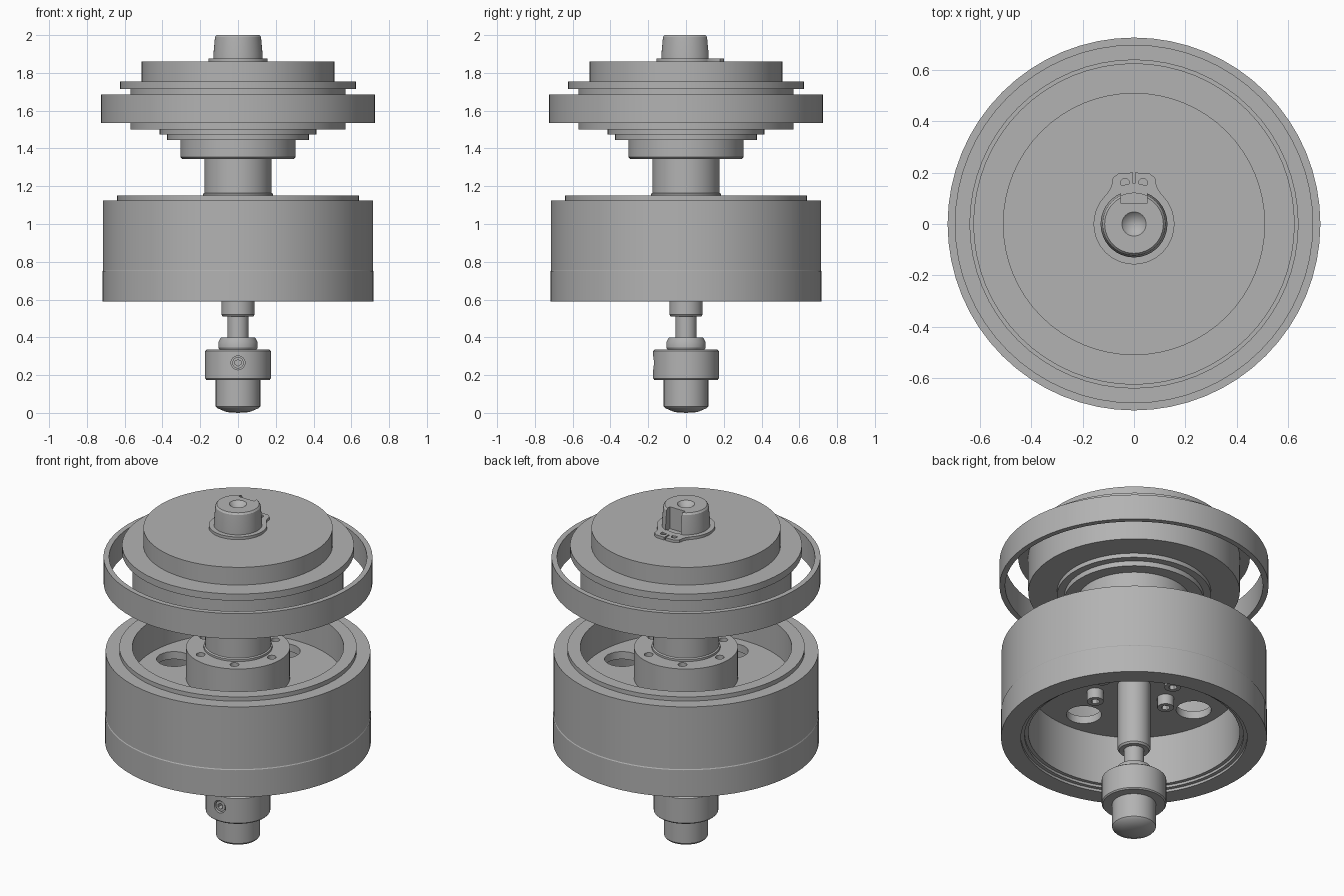
import bpy, bmesh, math
from mathutils import Matrix, Vector

if "Cube" in bpy.data.objects:
    bpy.data.objects.remove(bpy.data.objects["Cube"], do_unlink=True)

steel = bpy.data.materials.new("steel_grey")
steel.use_nodes = True
GREY = (0.45, 0.45, 0.45, 1)
steel.diffuse_color = GREY
steel.node_tree.nodes["Principled BSDF"].inputs["Base Color"].default_value = GREY


def finish(name, bm):
    """Turn a bmesh into a grey object with smooth sides and sharp rims."""
    bmesh.ops.remove_doubles(bm, verts=bm.verts, dist=1e-5)
    bmesh.ops.recalc_face_normals(bm, faces=bm.faces)
    mesh = bpy.data.meshes.new(name)
    bm.to_mesh(mesh)
    bm.free()
    mesh.materials.append(steel)
    obj = bpy.data.objects.new(name, mesh)
    bpy.context.collection.objects.link(obj)
    return obj


def lathe(name, profile, closed=False, sides=64):
    """Spin (radius, z) points about z; closed profiles make rings."""
    bm = bmesh.new()
    rings = []
    for r, z in profile:
        rings.append([bm.verts.new((r * math.cos(a), r * math.sin(a), z)) if r else None
                      for a in (math.tau * i / sides for i in range(sides))])
        if not r:
            rings[-1] = [bm.verts.new((0, 0, z))] * sides
    pairs = list(zip(rings, rings[1:]))
    if closed:
        pairs.append((rings[-1], rings[0]))
    for a, b in pairs:
        for i in range(sides):
            j = (i + 1) % sides
            bm.faces.new(dict.fromkeys((a[i], a[j], b[j], b[i])))
    return finish(name, bm)


def cylinder(name, r, z0, z1, x=0, y=0, sides=24, turn=None):
    bm = bmesh.new()
    mat = turn or Matrix.Translation((x, y, (z0 + z1) / 2))
    bmesh.ops.create_cone(bm, cap_ends=True, segments=sides, radius1=r, radius2=r,
                          depth=z1 - z0, matrix=mat)
    return finish(name, bm)


def box(name, size, centre):
    bm = bmesh.new()
    bmesh.ops.create_cube(bm, size=1, matrix=Matrix.Translation(centre)
                          @ Matrix.Diagonal((*size, 1)))
    return finish(name, bm)


def cut(obj, cutters):
    """Subtract the cutters, bake the result and remove them."""
    for c in cutters:
        mod = obj.modifiers.new("cut", 'BOOLEAN')
        mod.operation, mod.solver, mod.object = 'DIFFERENCE', 'EXACT', c
    graph = bpy.context.evaluated_depsgraph_get()
    mesh = bpy.data.meshes.new_from_object(obj.evaluated_get(graph))
    obj.modifiers.clear()
    obj.data = mesh
    for c in cutters:
        bpy.data.objects.remove(c, do_unlink=True)


def around(count, r):
    return [(r * math.cos(math.tau * i / count), r * math.sin(math.tau * i / count))
            for i in range(count)]


# Loose outer band and stepped upper rotor
lathe("outer_band", [(0.725, 1.535), (0.725, 1.685), (0.695, 1.685), (0.695, 1.535)], True)
lathe("upper_rotor", [(0, 1.345), (0.295, 1.345), (0.305, 1.355), (0.305, 1.445),
                      (0.375, 1.445), (0.375, 1.475), (0.415, 1.475), (0.415, 1.5),
                      (0.57, 1.5), (0.57, 1.715), (0.625, 1.715), (0.625, 1.755),
                      (0.51, 1.755), (0.51, 1.86), (0, 1.86)])

# Drum wall with raised top lip and stepped lower rim
lathe("drum_wall", [(0.717, 0.59), (0.717, 0.75), (0.714, 0.755), (0.714, 1.125),
                    (0.64, 1.125), (0.64, 1.15), (0.57, 1.15), (0.57, 0.62),
                    (0.59, 0.62), (0.59, 0.605), (0.61, 0.605), (0.61, 0.59)], True)

# Drum floor with four round openings
floor = cylinder("drum_floor", 0.575, 0.92, 0.965, sides=64)
cut(floor, [cylinder("opening", 0.095, 0.85, 1.05, x, y) for x, y in around(4, 0.42)])

# Hub with bolt holes, and the bolts beneath it
hub = cylinder("hub", 0.28, 0.94, 1.148, sides=64)
cut(hub, [cylinder("bolt_hole", 0.024, 1.09, 1.2, x, y) for x, y in around(6, 0.222)])
for x, y in around(6, 0.222):
    bolt = cylinder("bolt_head", 0.045, 0.86, 0.93, x, y)
    cut(bolt, [cylinder("socket", 0.024, 0.82, 0.9, x, y, 6)])

# Sleeve between hub and rotor
lathe("sleeve", [(0, 1.14), (0.185, 1.14), (0.185, 1.16), (0.177, 1.165),
                 (0.177, 1.35), (0, 1.35)])

# Upper shaft end with keyway and centre drill
shaft = lathe("upper_shaft", [(0, 1.84), (0.13, 1.84), (0.13, 1.9), (0.122, 1.99),
                              (0.114, 2.0), (0.047, 2.0), (0, 1.95)], sides=48)
cut(shaft, [box("keyway", (0.1, 0.1, 0.4), (0, 0.13, 2.07))])

# Retaining ring: collar, and two eared lugs split by a slot
lathe("retaining_ring", [(0.157, 1.858), (0.157, 1.876), (0.12, 1.876), (0.12, 1.858)], True)
for side in (-1, 1):
    outline = [(0.004, 0.12), (0.11, 0.11), (0.088, 0.145), (0.082, 0.18),
               (0.06, 0.197), (0.004, 0.2)]
    bm = bmesh.new()
    face = bm.faces.new([bm.verts.new((side * x, y, 1.858)) for x, y in outline])
    top = bmesh.ops.extrude_face_region(bm, geom=[face])
    bmesh.ops.translate(bm, vec=Vector((0, 0, 0.018)),
                        verts=[v for v in top["geom"] if isinstance(v, bmesh.types.BMVert)])
    lug = finish("ring_lug", bm)
    cut(lug, [cylinder("lug_hole", 0.017, 1.8, 1.95, side * 0.035, 0.16, 12)])

# Lower shaft, neck and tapered nut
lathe("lower_shaft", [(0, 0.95), (0.088, 0.95), (0.088, 0.52), (0.08, 0.51), (0.055, 0.51),
                      (0.055, 0.4), (0.09, 0.4), (0.104, 0.375), (0.104, 0.345),
                      (0.095, 0.33), (0, 0.33)], sides=48)

# Collar with a set screw in the front
collar = lathe("collar", [(0, 0.335), (0.165, 0.335), (0.174, 0.328), (0.174, 0.182),
                          (0.168, 0.175), (0, 0.175)])


def facing_front(y):
    return Matrix.Translation((0, y, 0.265)) @ Matrix.Rotation(math.pi / 2, 4, 'X')


cut(collar, [cylinder("screw_hole", 0.037, 0, 0.1, turn=facing_front(-0.17))])
screw = cylinder("set_screw", 0.03, 0, 0.06, turn=facing_front(-0.135))
cut(screw, [cylinder("hex_socket", 0.017, 0, 0.06, sides=6, turn=facing_front(-0.165))])

# Rounded shaft tip
lathe("shaft_tip", [(0, 0.18), (0.118, 0.18), (0.118, 0.035), (0.11, 0.025),
                    (0.06, 0.004), (0, 0)], sides=48)

# Smooth the curved sides, keep rims sharp
bpy.ops.object.select_all(action='DESELECT')
for obj in bpy.context.scene.objects:
    if obj.type == 'MESH':
        obj.select_set(True)
        bpy.context.view_layer.objects.active = obj
bpy.ops.object.shade_smooth_by_angle(angle=math.radians(30))
